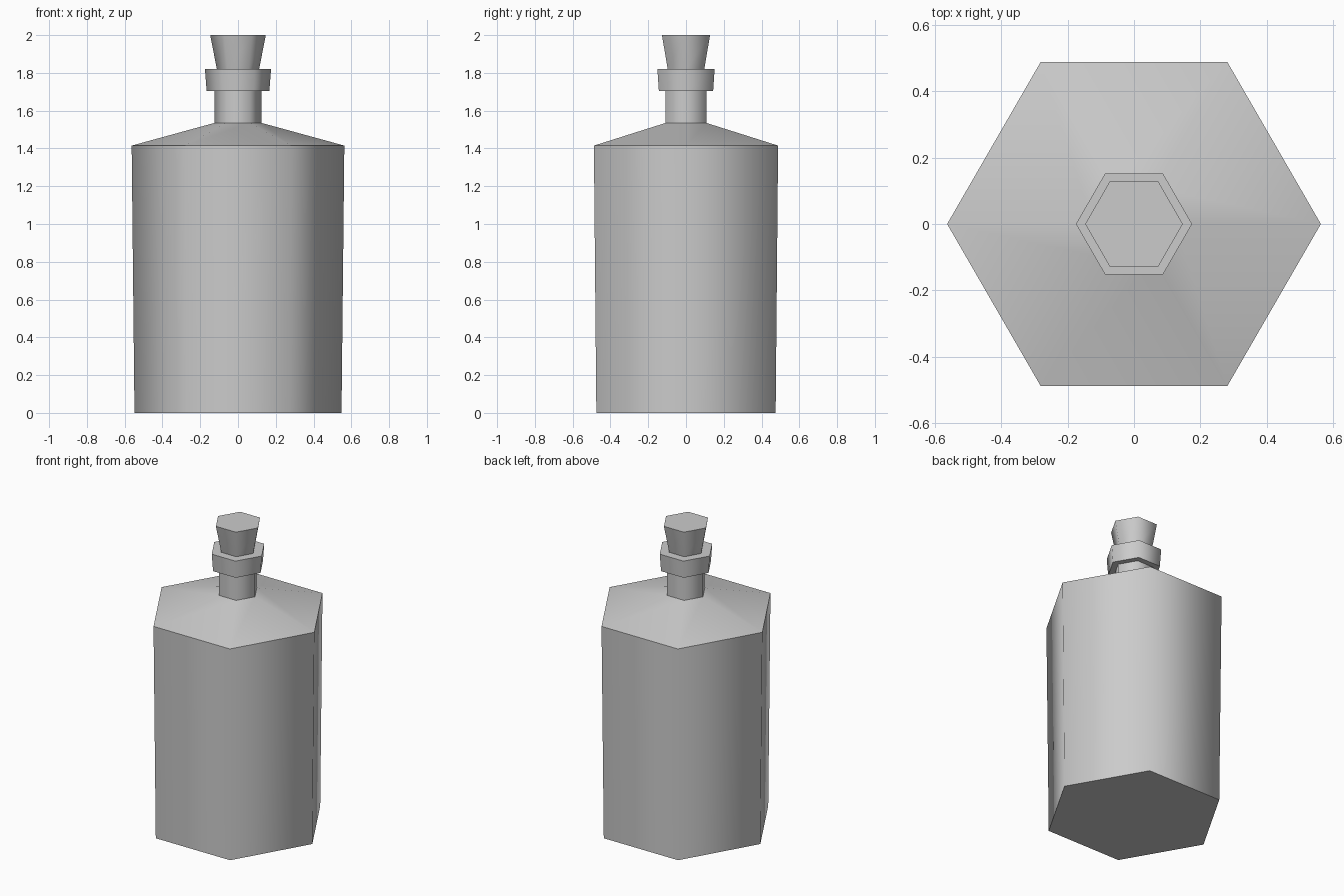
import bpy
import bmesh
from math import cos, sin, pi, radians

SIDES = 6

cube = bpy.data.objects.get("Cube")
if cube:
    bpy.data.objects.remove(cube, do_unlink=True)

grey = bpy.data.materials.new("plain_grey")
grey.use_nodes = True
colour = (0.6, 0.6, 0.6, 1)
grey.diffuse_color = colour
grey.node_tree.nodes["Principled BSDF"].inputs["Base Color"].default_value = colour


def lathe(name, profile):
    """Stack six-sided rings of (radius, height), capped at both ends."""
    bm = bmesh.new()
    rings = [[bm.verts.new((r * cos(2 * pi * i / SIDES), r * sin(2 * pi * i / SIDES), z))
              for i in range(SIDES)] for r, z in profile]
    for low, high in zip(rings, rings[1:]):
        for i in range(SIDES):
            j = (i + 1) % SIDES
            bm.faces.new((low[i], low[j], high[j], high[i]))
    bm.faces.new(rings[0][::-1])
    bm.faces.new(rings[-1])
    mesh = bpy.data.meshes.new(name)
    bm.to_mesh(mesh)
    bm.free()
    mesh.materials.append(grey)
    obj = bpy.data.objects.new(name, mesh)
    bpy.context.collection.objects.link(obj)
    # Sides blend smoothly, rims stay sharp
    bpy.ops.object.select_all(action="DESELECT")
    obj.select_set(True)
    bpy.context.view_layer.objects.active = obj
    bpy.ops.object.shade_smooth_by_angle(angle=radians(65))
    return obj


# Bottle: slightly flared body, sloped shoulder, neck and rim collar
lathe("bottle", [(0.548, 0), (0.563, 1.415), (0.125, 1.535), (0.125, 1.705),
                 (0.166, 1.705), (0.175, 1.82)])

# Tapered stopper, seated in the collar
lathe("stopper", [(0.105, 1.79), (0.112, 1.82), (0.147, 2.0)])
